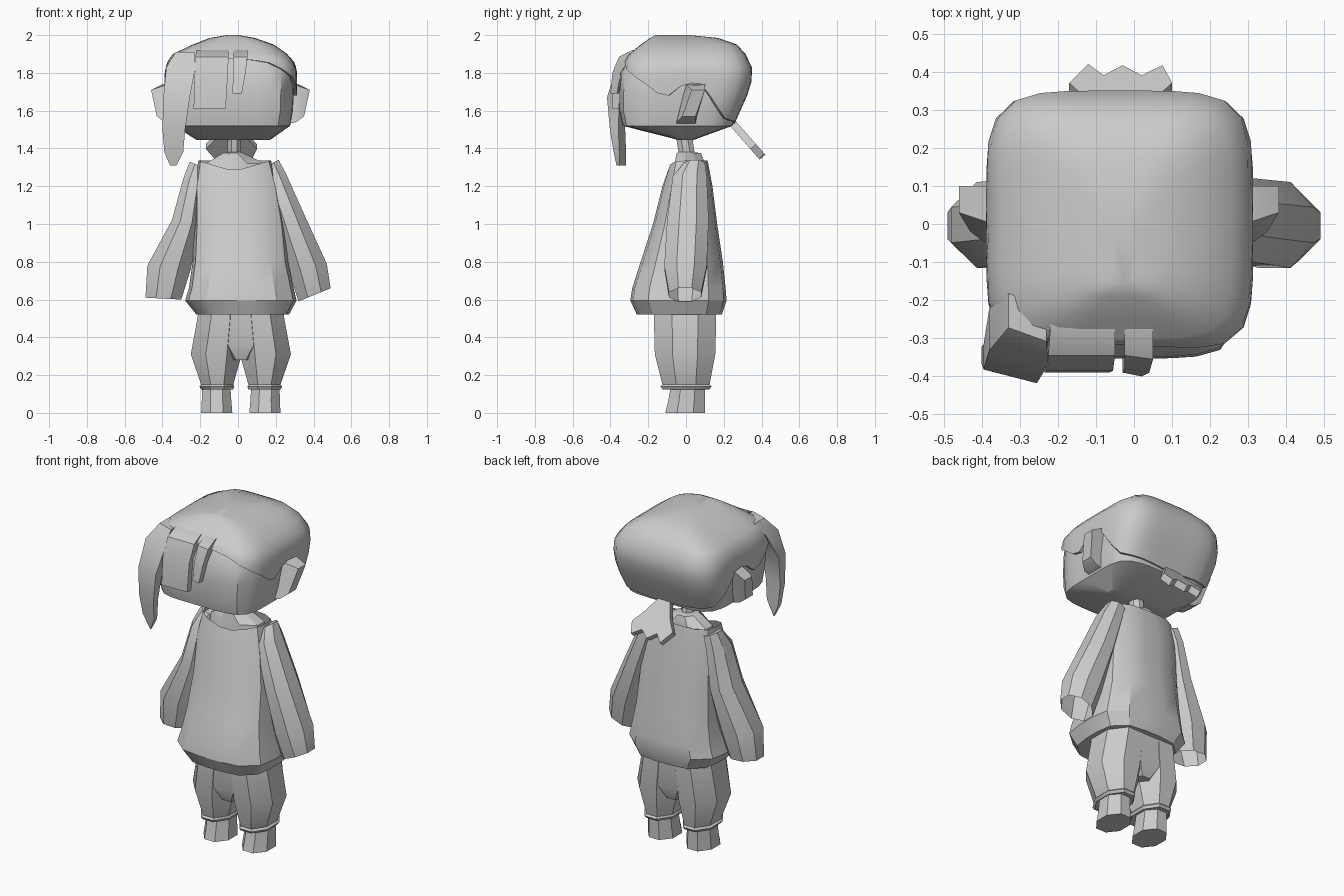
import bpy, bmesh
from math import sin, cos, pi, radians, degrees
from mathutils import Vector

if "Cube" in bpy.data.objects:
    bpy.data.objects.remove(bpy.data.objects["Cube"])


def unit(i, n, e):
    """Point i of an n-sided superellipse that fills the -1..1 square."""
    def pt(k):
        a = 2 * pi * (k + 0.5) / n
        c, s = cos(a), sin(a)
        r = (abs(c) ** e + abs(s) ** e) ** (-1 / e)
        return c * r, s * r
    m = max(abs(pt(k)[0]) for k in range(n))
    u, v = pt(i)
    return u / m, v / m


def ring(xa, za, xb, zb, y0, y1, n=8, e=4, skew=0):
    """Closed section running from (xa, za) to (xb, zb), spanning y0..y1."""
    out = []
    for i in range(n):
        u, v = unit(i, n, e)
        t = (u + 1) / 2
        out.append(Vector((xa + (xb - xa) * t,
                           y0 + (y1 - y0) * (v + 1) / 2 - skew * u,
                           za + (zb - za) * t)))
    return out


def flat(z, x0, x1, y0, y1, n=8, e=4, skew=0):
    return ring(x0, z, x1, z, y0, y1, n, e, skew)


def mirrored(rings, mid):
    return [[Vector((2 * mid - p.x, p.y, p.z)) for p in r] for r in rings]


def loft(name, rings, start=True, end=True, angle=32):
    bm = bmesh.new()
    vs = [[bm.verts.new(p) for p in r] for r in rings]
    n = len(vs[0])
    for a, b in zip(vs, vs[1:]):
        for i in range(n):
            j = (i + 1) % n
            bm.faces.new((a[i], a[j], b[j], b[i]))
    if start:
        bm.faces.new(vs[0])
    if end:
        bm.faces.new(vs[-1])
    bmesh.ops.recalc_face_normals(bm, faces=bm.faces)
    me = bpy.data.meshes.new(name)
    bm.to_mesh(me)
    bm.free()
    me.shade_smooth()
    me.set_sharp_from_angle(angle=radians(angle))
    ob = bpy.data.objects.new(name, me)
    bpy.context.collection.objects.link(ob)
    return ob


def lerp_table(table, key):
    """Interpolate rows of (key, values...) sorted by rising key."""
    if key <= table[0][0]:
        return table[0][1:]
    for a, b in zip(table, table[1:]):
        if key <= b[0]:
            t = (key - a[0]) / (b[0] - a[0])
            return [p + (q - p) * t for p, q in zip(a[1:], b[1:])]
    return table[-1][1:]


# Head envelope: z, x0, x1, y0, y1
SKULL = [(1.52, -.34, .28, -.34, .25), (1.60, -.37, .305, -.345, .285),
         (1.70, -.385, .31, -.345, .33), (1.80, -.385, .31, -.34, .355),
         (1.85, -.375, .30, -.33, .34), (1.90, -.345, .26, -.30, .315),
         (1.95, -.24, .19, -.24, .27), (1.985, -.15, .09, -.19, .17),
         (2.0, -.06, .0, -.16, .02)]
# Hair hem height against degrees away from the front
HEM = [(0, 1.88), (30, 1.86), (45, 1.80), (58, 1.74), (70, 1.68), (80, 1.68),
       (88, 1.75), (105, 1.74), (115, 1.66), (132, 1.55), (180, 1.53)]
N = 40


def skull_point(i, z, grow=0.0):
    x0, x1, y0, y1 = lerp_table(SKULL, z)
    u, v = unit(i, N, 5)
    return Vector(((x0 + x1) / 2 + u * ((x1 - x0) / 2 + grow),
                   (y0 + y1) / 2 + v * ((y1 - y0) / 2 + grow), z))


def hem(i):
    u, v = unit(i, N, 5)
    return lerp_table(HEM, degrees(Vector((0, -1)).angle(Vector((u, v)))))[0]


# Face and jaw
face = [flat(1.445, -.22, .17, -.04, .04, N, 4)]
for z, g in ((1.52, -.004), (1.60, -.014), (1.70, -.014), (1.80, -.014), (1.88, -.014)):
    r = [skull_point(i, z, g) for i in range(N)]
    for p in r:
        if p.y < -.28 and 1.55 < z < 1.85:
            p.y -= .022
    face.append(r)
loft("head", face)

# Hair cap with a wavy hem
hair = [[skull_point(i, z) for i in range(N)] for z in (2.0, 1.985, 1.95, 1.90)]
for t in (.2, .4, .6, .8, 1):
    hair.append([skull_point(i, 1.90 + (hem(i) - 1.90) * t, .003) for i in range(N)])
hair.append([skull_point(i, hem(i), -.025) for i in range(N)])
loft("hair_cap", hair, True, False, 40)

# Fringe locks: z, x0, x1, y0, y1
LOCKS = {
    "long_side_lock": (.018, [(1.91, -.33, -.23, -.29, -.2), (1.83, -.38, -.225, -.35, -.24),
                              (1.67, -.395, -.255, -.40, -.335), (1.5, -.40, -.28, -.385, -.34),
                              (1.38, -.39, -.29, -.365, -.335), (1.31, -.36, -.325, -.35, -.335)]),
    "wide_fringe_lock": (0, [(1.92, -.22, -.05, -.28, -.22), (1.885, -.225, -.05, -.345, -.28),
                             (1.78, -.23, -.055, -.385, -.345), (1.61, -.235, -.065, -.39, -.355)]),
    "small_fringe_lock": (.005, [(1.92, -.025, .05, -.28, -.22), (1.885, -.025, .05, -.35, -.28),
                                 (1.80, -.025, .04, -.385, -.34), (1.69, -.03, .02, -.395, -.36)]),
}
for name, (skew, rows) in LOCKS.items():
    loft(name, [flat(*r, 4, 4, skew) for r in rows])

# Short spiky ponytail
OUTLINE = [(-.08, 0), (0, 0), (.05, .09), (.10, .16), (.075, .23), (.02, .19),
           (-.03, .23), (-.08, .19), (-.12, .235), (-.17, .16), (-.12, .09)]
along, out = Vector((0, .66, -.75)), Vector((0, .75, .66))
loft("ponytail", [[Vector((x, .25, 1.53)) + along * s + out * k for x, s in OUTLINE]
                  for k in (-.02, .02)])

# Ears
ear = [[Vector(p) for p in q] for q in (
    ((.27, -.05, 1.53), (.27, .05, 1.53), (.29, .10, 1.74), (.29, .0, 1.74)),
    ((.31, -.05, 1.54), (.31, .05, 1.54), (.32, .10, 1.74), (.32, .01, 1.73)),
    ((.35, -.02, 1.57), (.35, .05, 1.57), (.38, .10, 1.71), (.38, .03, 1.71)))]
loft("ear_left", ear)
loft("ear_right", mirrored(ear, -.04))

# Neck and shoulders inside the collar
loft("neck", [flat(1.22, -.18, .15, -.07, .10, 8, 2.5), flat(1.32, -.17, .14, -.06, .10, 8, 2.5),
              flat(1.375, -.08, .03, -.05, .08, 8, 2.5), flat(1.38, -.055, .015, -.04, .045, 8, 2.5),
              flat(1.48, -.055, .015, -.055, .03, 8, 2.5)])

# Loose jumper with turned-in hem and dipped neckline
TORSO = [(.52, -.22, .27, -.26, .19), (.595, -.28, .31, -.295, .215), (.66, -.26, .295, -.285, .21),
         (.80, -.24, .265, -.24, .195), (1.0, -.23, .245, -.175, .165),
         (1.2, -.23, .21, -.125, .14), (1.335, -.21, .175, -.09, .115)]
torso = [flat(*r, 16, 3.5) for r in TORSO]
for p in torso[-1]:
    p.z -= .055 * max(0, 1 - abs(p.x + .02) / .19) * (p.y < 0)
loft("jumper", torso, True, False)

# Sleeves, open at the cuff: inner x, z, outer x, z, y0, y1
SLEEVE_L = [(.12, 1.29, .215, 1.34, -.01, .10), (.14, 1.22, .255, 1.265, -.07, .11),
            (.20, 1.0, .36, 1.03, -.10, .12), (.27, .75, .47, .79, -.115, .11),
            (.32, .59, .49, .66, -.09, .08)]
SLEEVE_R = [(-.16, 1.29, -.255, 1.33, -.01, .10), (-.18, 1.22, -.29, 1.24, -.07, .11),
            (-.20, 1.0, -.35, 1.02, -.10, .12), (-.25, .76, -.48, .78, -.115, .11),
            (-.30, .60, -.49, .61, -.09, .08)]
loft("sleeve_left", [ring(*r) for r in SLEEVE_L], True, False)
loft("sleeve_right", [ring(*r) for r in SLEEVE_R], True, False)

# Baggy trousers and feet
leg = [flat(*r) for r in ((.54, .0, .24, -.17, .16), (.50, .0, .245, -.17, .16),
                          (.31, .01, .28, -.165, .155), (.15, .055, .225, -.125, .125),
                          (.14, .05, .235, -.135, .135), (.125, .055, .225, -.125, .125))]
foot = [flat(*r) for r in ((.14, .07, .22, -.08, .10), (.06, .065, .222, -.095, .10),
                           (0, .06, .225, -.11, .10))]
for side, f in (("left", lambda r: r), ("right", lambda r: mirrored(r, .015))):
    loft("trouser_leg_" + side, f(leg))
    loft("foot_" + side, f(foot))
loft("trouser_hips", [flat(.54, -.18, .21, -.169, .159), flat(.36, -.15, .18, -.164, .154),
                      flat(.28, -.05, .08, -.13, .12)])
